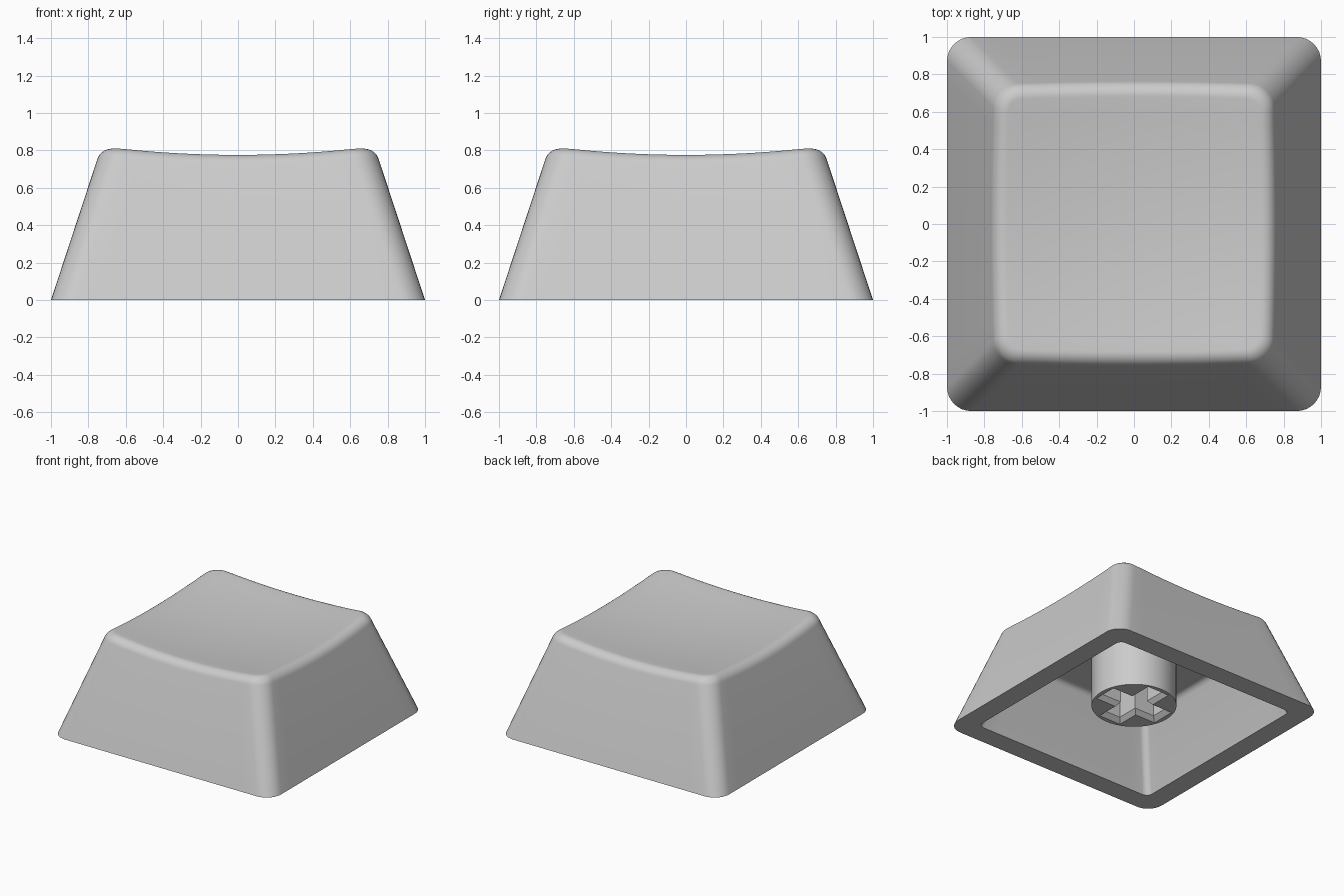
import bpy, bmesh, math

if "Cube" in bpy.data.objects:
    bpy.data.objects.remove(bpy.data.objects["Cube"])

SLOPE = 0.329            # inward lean of the walls
CORNER = 0.13            # corner radius of the outer walls
FILLET = 0.062           # length of the rounding at the upper rim
STEM_R, STEM_Z, CEILING = 0.32, 0.115, 0.56

plastic = bpy.data.materials.new("grey_plastic")
plastic.diffuse_color = (0.6, 0.6, 0.6, 1)
plastic.use_nodes = True
plastic.node_tree.nodes["Principled BSDF"].inputs["Base Color"].default_value = plastic.diffuse_color


def dish(x, y):
    """Height of the hollowed top."""
    return 0.734 + 0.089 * (x * x + y * y)


def perimeter(k, half, radius, corner_steps=8, side_steps=14):
    """Point k on a rounded square, always with the same point count."""
    per = corner_steps + side_steps
    q, i = divmod(k, per)
    c = half - radius
    if i <= corner_steps:
        a = math.pi / 2 * i / corner_steps
        x, y = c + radius * math.cos(a), c + radius * math.sin(a)
    else:
        x, y = c - 2 * c * (i - corner_steps) / side_steps, half
    for _ in range(q):
        x, y = -y, x
    return x, y


COUNT = 4 * (8 + 14)


def flat_ring(half, radius, z):
    return [(*perimeter(k, half, radius), z) for k in range(COUNT)]


def bridge(bm, a, b):
    n = len(a)
    for i in range(n):
        j = (i + 1) % n
        bm.faces.new((a[i], a[j], b[j], b[i]))


def finish(bm, name):
    bmesh.ops.recalc_face_normals(bm, faces=bm.faces)
    mesh = bpy.data.meshes.new(name)
    bm.to_mesh(mesh)
    bm.free()
    mesh.materials.append(plastic)
    obj = bpy.data.objects.new(name, mesh)
    bpy.context.collection.objects.link(obj)
    bpy.ops.object.select_all(action='DESELECT')
    obj.select_set(True)
    bpy.context.view_layer.objects.active = obj
    bpy.ops.object.shade_smooth_by_angle(angle=math.radians(30))
    return obj


# Key shell: cavity ceiling with a small cove, inner walls, base rim,
# outer walls, rounded upper rim, dished top
rings = []
for s in range(5):
    t = s / 4
    half = (1 - t) ** 2 * 0.61 + 2 * t * (1 - t) * 0.65 + t * t * 0.663
    z = CEILING - t * t * 0.04
    rings.append(flat_ring(half, 0.05, z))
rings += [flat_ring(0.833, 0.05, 0), flat_ring(1, CORNER, 0)]

wall_top, sharp, dish_edge = [], [], []
for k in range(COUNT):
    z = 0.78
    for _ in range(8):   # where the wall would meet the dish
        half = 1 - SLOPE * z
        x, y = perimeter(k, half, CORNER)
        z = dish(x, y)
    sharp.append((x, y, z))
    low = z - FILLET * 0.95
    wall_top.append((*perimeter(k, 1 - SLOPE * low, CORNER), low))
    x, y = perimeter(k, half - FILLET, CORNER - FILLET)
    dish_edge.append((x, y, dish(x, y)))

W = 0.777                # weight that makes the blend a circular arc
STEPS = 8
for s in range(STEPS + 1):
    t = s / STEPS
    a, b, c = (1 - t) ** 2, 2 * t * (1 - t) * W, t * t
    rings.append([tuple((a * p + b * q + c * r) / (a + b + c) for p, q, r in zip(*pts))
                  for pts in zip(wall_top, sharp, dish_edge)])
for s in range(1, 9):
    f = 1 - s / 9
    rings.append([(x * f, y * f, dish(x * f, y * f)) for x, y, _ in dish_edge])

bm = bmesh.new()
loops = [[bm.verts.new(p) for p in ring] for ring in rings]
for a, b in zip(loops, loops[1:]):
    bridge(bm, a, b)
bm.faces.new(loops[0])
middle = bm.verts.new((0, 0, dish(0, 0)))
for i in range(COUNT):
    bm.faces.new((loops[-1][i], loops[-1][(i + 1) % COUNT], middle))
finish(bm, "key_shell")

# Stem: round post with a cross-shaped socket that has a bevelled mouth
SIDES = 64


def cross(arm, wide):
    points = []
    for q in range(4):
        for x, y in ((arm, -wide), (arm, wide), (wide, wide)):
            for _ in range(q):
                x, y = -y, x
            points.append((x, y))
    return points


circle = [(STEM_R * math.cos(2 * math.pi * i / SIDES),
           STEM_R * math.sin(2 * math.pi * i / SIDES)) for i in range(SIDES)]
mouth, socket = cross(0.285, 0.1), cross(0.25, 0.07)

bm = bmesh.new()
edges = []
for levels in (((circle, STEM_Z), (circle, CEILING)),
               ((mouth, STEM_Z), (socket, STEM_Z + 0.035), (socket, CEILING))):
    stack = [[bm.verts.new((x, y, z)) for x, y in outline] for outline, z in levels]
    for a, b in zip(stack, stack[1:]):
        bridge(bm, a, b)
    edges += [bm.edges.get((stack[0][i], stack[0][i - 1])) for i in range(len(stack[0]))]
bmesh.ops.triangle_fill(bm, edges=edges, use_beauty=True)
finish(bm, "stem")
